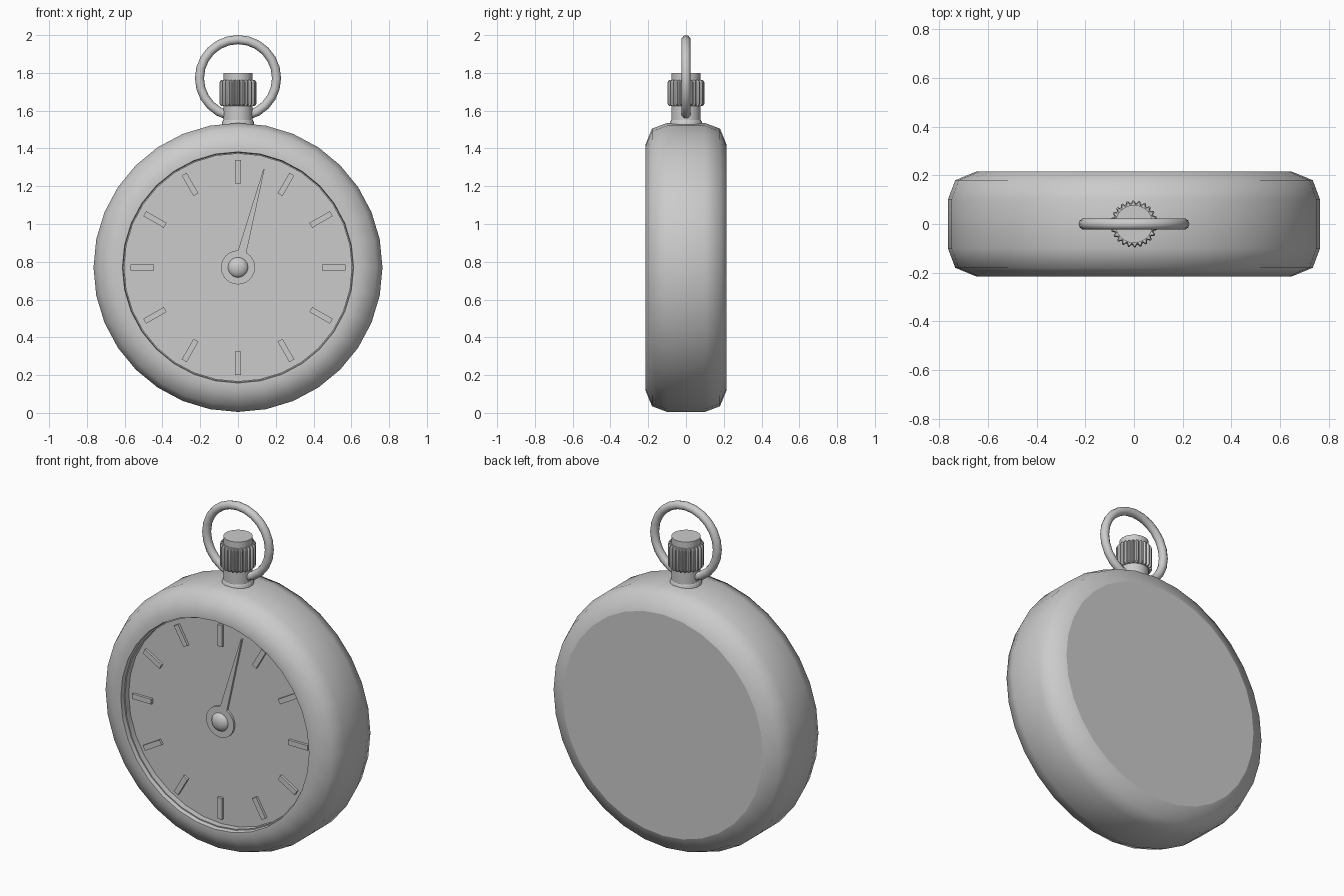
import bpy, bmesh, math
from mathutils import Matrix, Vector

if "Cube" in bpy.data.objects:
    bpy.data.objects.remove(bpy.data.objects["Cube"])

CZ = 0.77       # height of the case centre
DIAL_Y = -0.155  # dial plane


def finish(name, bm, angle=35):
    bmesh.ops.remove_doubles(bm, verts=bm.verts, dist=1e-5)
    bmesh.ops.recalc_face_normals(bm, faces=bm.faces)
    me = bpy.data.meshes.new(name)
    bm.to_mesh(me)
    bm.free()
    ob = bpy.data.objects.new(name, me)
    bpy.context.collection.objects.link(ob)
    bpy.ops.object.select_all(action='DESELECT')
    ob.select_set(True)
    bpy.context.view_layer.objects.active = ob
    bpy.ops.object.shade_smooth_by_angle(angle=math.radians(angle))
    return ob


def lathe(name, profile, segs, matrix, angle=35, radius=None):
    """Turn (radius, height) points round z; radius(i, j, r) may vary it."""
    bm = bmesh.new()
    rings = []
    for j, (r, h) in enumerate(profile):
        ring = []
        for i in range(segs):
            a = 2 * math.pi * i / segs
            q = radius(i, j, r) if radius else r
            ring.append(bm.verts.new(matrix @ Vector((q * math.cos(a), q * math.sin(a), h))))
        rings.append(ring)
    for a, b in zip(rings, rings[1:]):
        for i in range(segs):
            k = (i + 1) % segs
            bm.faces.new((a[i], a[k], b[k], b[i]))
    bm.faces.new(rings[0])
    bm.faces.new(rings[-1])
    ob = finish(name, bm, angle)
    for p in ob.data.polygons:
        if len(p.vertices) > 4:
            p.use_smooth = False
    return ob


def slab(name, outline, turn, y0, y1):
    """Extrude an (x, z) outline from y0 to y1, turned clockwise about the dial centre."""
    bm = bmesh.new()
    m = Matrix.Translation((0, 0, CZ)) @ Matrix.Rotation(turn, 4, 'Y')
    f = bm.faces.new([bm.verts.new(m @ Vector((x, y0, z))) for x, z in outline])
    ext = bmesh.ops.extrude_face_region(bm, geom=[f])
    bmesh.ops.translate(bm, vec=(0, y1 - y0, 0),
                        verts=[v for v in ext['geom'] if isinstance(v, bmesh.types.BMVert)])
    return finish(name, bm)


# local z of these parts points out of the dial (-y)
facing = Matrix.Translation((0, 0, CZ)) @ Matrix.Rotation(math.pi / 2, 4, 'X')

# case with rounded rim and recessed dial
lathe("case", [(0.65, -0.215), (0.735, -0.18), (0.765, -0.10), (0.765, 0.10),
               (0.735, 0.18), (0.65, 0.215), (0.612, 0.215), (0.608, 0.19),
               (0.602, 0.19), (0.602, -DIAL_Y)], 32, facing, 50)

# hour markers
bar = [(-0.015, 0.445), (0.015, 0.445), (0.015, 0.57), (-0.015, 0.57)]
for h in range(12):
    slab(f"hour_marker_{h + 1}", bar, math.radians(30 * (h + 1)), DIAL_Y + 0.005, -0.17)

# hand, hub disc and domed pin
slab("hand", [(-0.024, 0.06), (0.024, 0.06), (0.003, 0.539), (-0.003, 0.539)],
     math.radians(14.8), DIAL_Y + 0.003, -0.168)
lathe("hand_hub", [(0.09, 0.15), (0.09, 0.168)], 24, facing)
bm = bmesh.new()
bmesh.ops.create_uvsphere(bm, u_segments=20, v_segments=12, radius=0.055,
                          matrix=facing @ Matrix.Translation((0, 0, 0.16)) @ Matrix.Diagonal((1, 1, 0.6, 1)))
finish("hub_pin", bm)

# neck collar, neck and crown cap
up = Matrix.Identity(4)
lathe("collar", [(0.085, 1.50), (0.085, 1.54), (0.078, 1.55)], 24, up)
lathe("neck", [(0.078, 1.50), (0.078, 1.64)], 24, up)
lathe("crown_cap", [(0.078, 1.74), (0.078, 1.80)], 24, up)

# knurled crown: four points per tooth
lathe("crown", [(0.09, 1.625), (0.097, 1.635), (0.097, 1.752), (0.09, 1.763)], 96, up, 25,
      lambda i, j, r: r if i % 4 < 2 else r - 0.01)

# hanging ring
bm = bmesh.new()
N, M = 24, 10
grid = []
for i in range(N):
    a = 2 * math.pi * i / N
    row = []
    for j in range(M):
        b = 2 * math.pi * j / M
        r = 0.204 + 0.024 * math.cos(b)
        row.append(bm.verts.new((r * math.sin(a), 0.024 * math.sin(b), 1.772 + r * math.cos(a))))
    grid.append(row)
for i in range(N):
    for j in range(M):
        k, l = (i + 1) % N, (j + 1) % M
        bm.faces.new((grid[i][j], grid[k][j], grid[k][l], grid[i][l]))
finish("hanging_ring", bm, 60)
